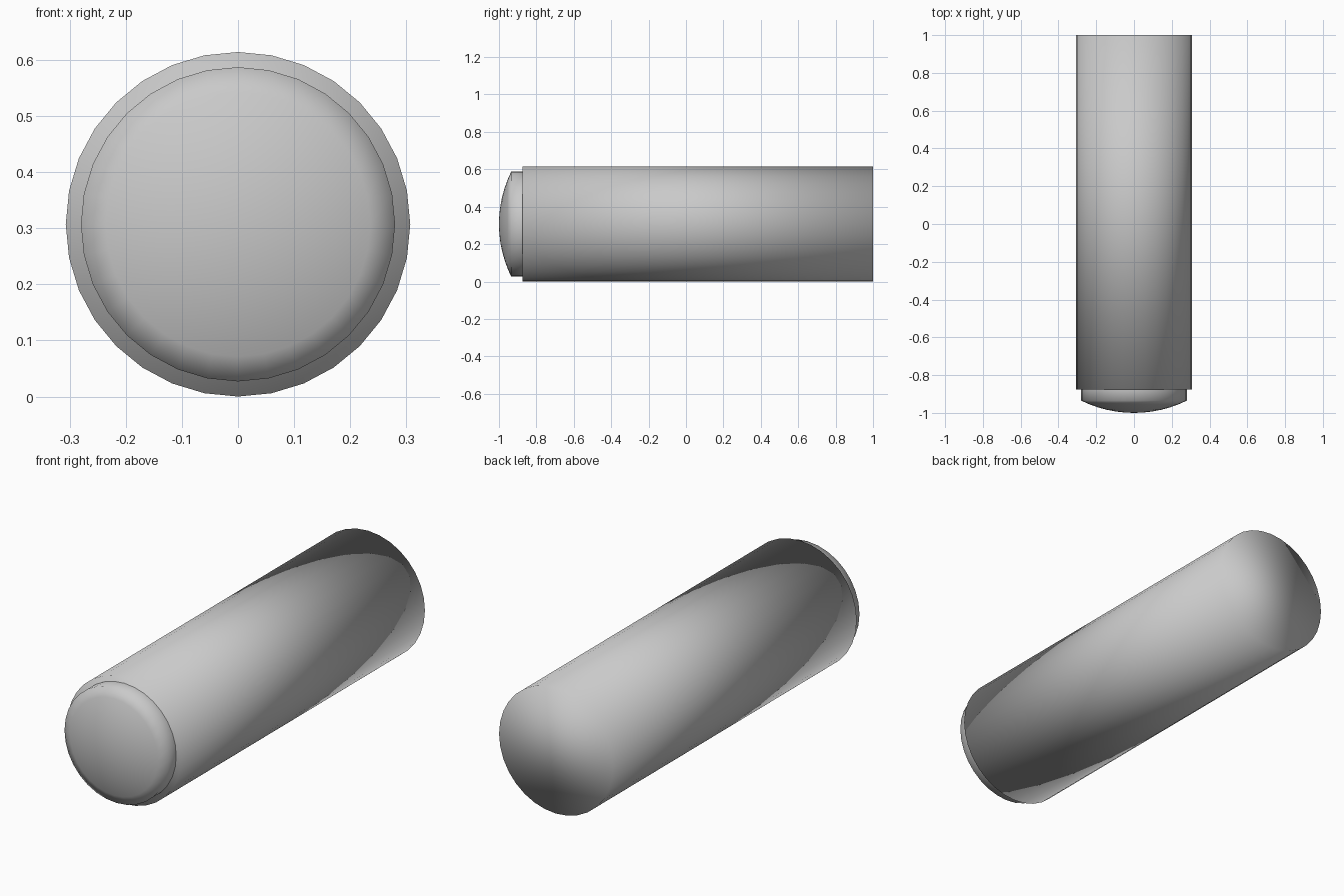
import bpy, bmesh, math
from mathutils import Matrix, Vector

cube = bpy.data.objects.get("Cube")
if cube:
    bpy.data.objects.remove(cube, do_unlink=True)

SIDES = 32
RADIUS = 0.307
CAP_RADIUS = 0.28
CENTRE = Vector((0, 0, RADIUS))

grey = bpy.data.materials.new("plain grey")
grey.use_nodes = True
colour = (0.588, 0.588, 0.588, 1)
grey.diffuse_color = colour
grey.node_tree.nodes["Principled BSDF"].inputs["Base Color"].default_value = colour


def finish(name, bm):
    """Turn a bmesh into a smooth-shaded grey object."""
    bmesh.ops.recalc_face_normals(bm, faces=bm.faces)
    for face in bm.faces:
        face.smooth = True
    mesh = bpy.data.meshes.new(name)
    bm.to_mesh(mesh)
    bm.free()
    mesh.materials.append(grey)
    obj = bpy.data.objects.new(name, mesh)
    bpy.context.collection.objects.link(obj)
    return obj


# Long round body lying along y, closed at both ends
front, back = -0.875, 1.0
bm = bmesh.new()
bmesh.ops.create_cone(bm, cap_ends=True, segments=SIDES, radius1=RADIUS,
                      radius2=RADIUS, depth=back - front)
place = Matrix.Translation(CENTRE + Vector((0, (front + back) / 2, 0)))
bmesh.ops.transform(bm, verts=bm.verts, matrix=place @ Matrix.Rotation(math.pi / 2, 4, "X"))
finish("body", bm)

# Front cap: short collar closed by a shallow dome, spun around y
tip, edge = -1.0, -0.935
rise = edge - tip
dome_radius = (CAP_RADIUS ** 2 + rise ** 2) / (2 * rise)
dome_angle = math.asin(CAP_RADIUS / dome_radius)
rings = 6
profile = [(CAP_RADIUS, front + 0.005)]
for i in range(rings, -1, -1):
    a = dome_angle * i / rings
    profile.append((dome_radius * math.sin(a), tip + dome_radius * (1 - math.cos(a))))

bm = bmesh.new()
verts = [bm.verts.new(CENTRE + Vector((r, y, 0))) for r, y in profile]
edges = [bm.edges.new(pair) for pair in zip(verts, verts[1:])]
bmesh.ops.spin(bm, geom=verts + edges, cent=CENTRE, axis=(0, 1, 0),
               angle=math.tau, steps=SIDES, use_merge=False)
bmesh.ops.remove_doubles(bm, verts=bm.verts, dist=0.0005)
finish("front_cap", bm)
